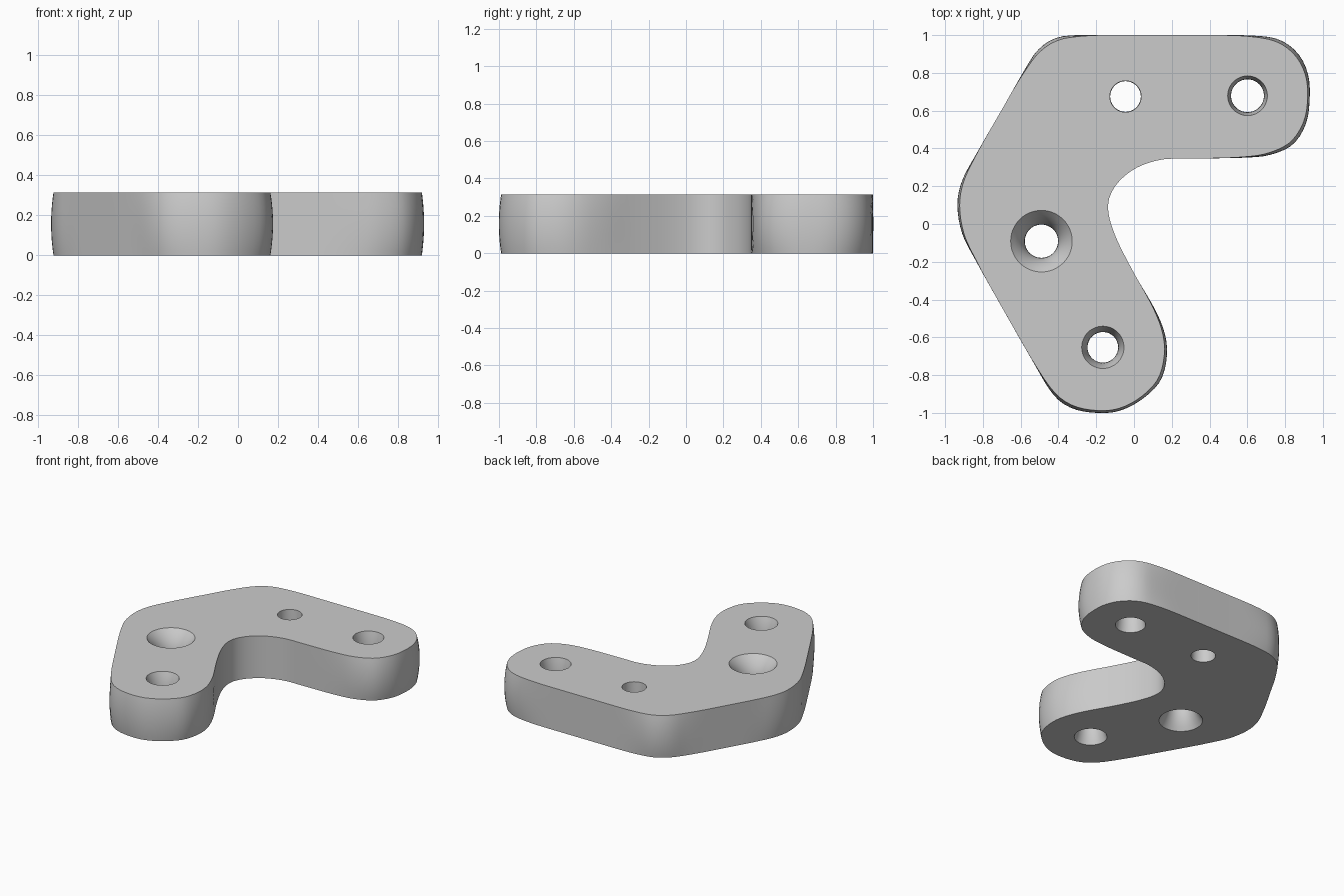
import bpy, bmesh, math
from mathutils import Vector

if "Cube" in bpy.data.objects:
    bpy.data.objects.remove(bpy.data.objects["Cube"])

H = 0.315      # plate thickness
RINGS = 12     # vertical steps of the bulging walls
N = 180        # samples round the outline

# Outline at mid height, clockwise from the top left
PROFILE = [(-0.3, 1.0), (0, 1.0), (0.3, 1.0), (0.62, 0.998), (0.77, 0.975), (0.87, 0.9),
           (0.922, 0.79), (0.93, 0.66), (0.91, 0.53), (0.84, 0.42), (0.72, 0.366),
           (0.58, 0.351), (0.3, 0.346), (0.14, 0.34), (0.0, 0.29), (-0.1, 0.2),
           (-0.138, 0.09), (-0.1, -0.06), (0.0, -0.26), (0.11, -0.45), (0.163, -0.58),
           (0.174, -0.7), (0.14, -0.83), (0.04, -0.93), (-0.08, -0.99), (-0.2, -1.0),
           (-0.33, -0.975), (-0.43, -0.9), (-0.54, -0.72), (-0.7, -0.44), (-0.84, -0.19),
           (-0.91, -0.05), (-0.935, 0.1), (-0.91, 0.23), (-0.83, 0.38), (-0.7, 0.605),
           (-0.58, 0.815), (-0.51, 0.92), (-0.42, 0.982)]

# Holes: x, y, throat radius, top rim radius, bottom rim radius
HOLES = [(-0.045, 0.675, 0.081, 0.083, 0.083),
         (0.601, 0.679, 0.087, 0.105, 0.102),
         (-0.49, -0.091, 0.088, 0.163, 0.148),
         (-0.165, -0.653, 0.081, 0.112, 0.111)]


def smooth_loop(pts, steps=8):
    """Closed Catmull-Rom curve through the points."""
    p = [Vector(q) for q in pts]
    out = []
    for i in range(len(p)):
        a, b, c, d = (p[(i + k) % len(p)] for k in (-1, 0, 1, 2))
        for s in range(steps):
            t = s / steps
            out.append(0.5 * (2 * b + (c - a) * t + (2 * a - 5 * b + 4 * c - d) * t * t
                              + (3 * b - a - 3 * c + d) * t ** 3))
    return out


def resample(pts, n):
    """Even spacing along a closed loop."""
    pts = pts + [pts[0]]
    lengths = [0.0]
    for a, b in zip(pts, pts[1:]):
        lengths.append(lengths[-1] + (b - a).length)
    out, j = [], 0
    for i in range(n):
        target = lengths[-1] * i / n
        while lengths[j + 1] < target:
            j += 1
        f = (target - lengths[j]) / (lengths[j + 1] - lengths[j])
        out.append(pts[j].lerp(pts[j + 1], f))
    return out


def corner_insets(pts, window=6, strength=0.2):
    """Inward offsets that grow where the outline turns a convex corner."""
    out = []
    for i, p in enumerate(pts):
        a, b = pts[i - window], pts[(i + window) % len(pts)]
        tangent = (b - a).normalized()
        inward = Vector((tangent.y, -tangent.x))
        out.append(inward * max(0.0, ((a + b) / 2 - p).dot(inward)) * strength)
    return out


def wall(bm, ring_at):
    """Bridge rings from bottom to top; return the two rim edge loops."""
    rings = []
    for k in range(RINGS + 1):
        t = 2 * k / RINGS - 1
        rings.append([bm.verts.new((p[0], p[1], H * k / RINGS)) for p in ring_at(t)])
    n = len(rings[0])
    for lo, hi in zip(rings, rings[1:]):
        for i in range(n):
            j = (i + 1) % n
            bm.faces.new((lo[i], lo[j], hi[j], hi[i]))
    return [[bm.edges.get((r[i], r[(i + 1) % n])) for i in range(n)]
            for r in (rings[0], rings[-1])]


bm = bmesh.new()
caps = ([], [])

# Outer wall, bulging at the rounded corners
outline = resample(smooth_loop(PROFILE), N)
insets = corner_insets(outline)
loops = [wall(bm, lambda t: [p + d * t * t for p, d in zip(outline, insets)])]

# Holes flaring from a central throat
for x, y, throat, top, bottom in HOLES:
    def circle(t):
        r = throat + ((top if t > 0 else bottom) - throat) * t * t
        return [(x + r * math.cos(a * math.tau / 48), y + r * math.sin(a * math.tau / 48))
                for a in range(48)]
    loops.append(wall(bm, circle))

# Flat top and bottom faces around the holes
for side, normal in ((0, (0, 0, -1)), (1, (0, 0, 1))):
    edges = [e for loop in loops for e in loop[side]]
    bmesh.ops.triangle_fill(bm, use_beauty=True, use_dissolve=False,
                            edges=edges, normal=normal)
bmesh.ops.recalc_face_normals(bm, faces=bm.faces)

mesh = bpy.data.meshes.new("angled_bracket_plate")
bm.to_mesh(mesh)
bm.free()
plate = bpy.data.objects.new("angled_bracket_plate", mesh)
bpy.context.collection.objects.link(plate)
bpy.context.view_layer.objects.active = plate
plate.select_set(True)
bpy.ops.object.shade_smooth_by_angle(angle=math.radians(35))
